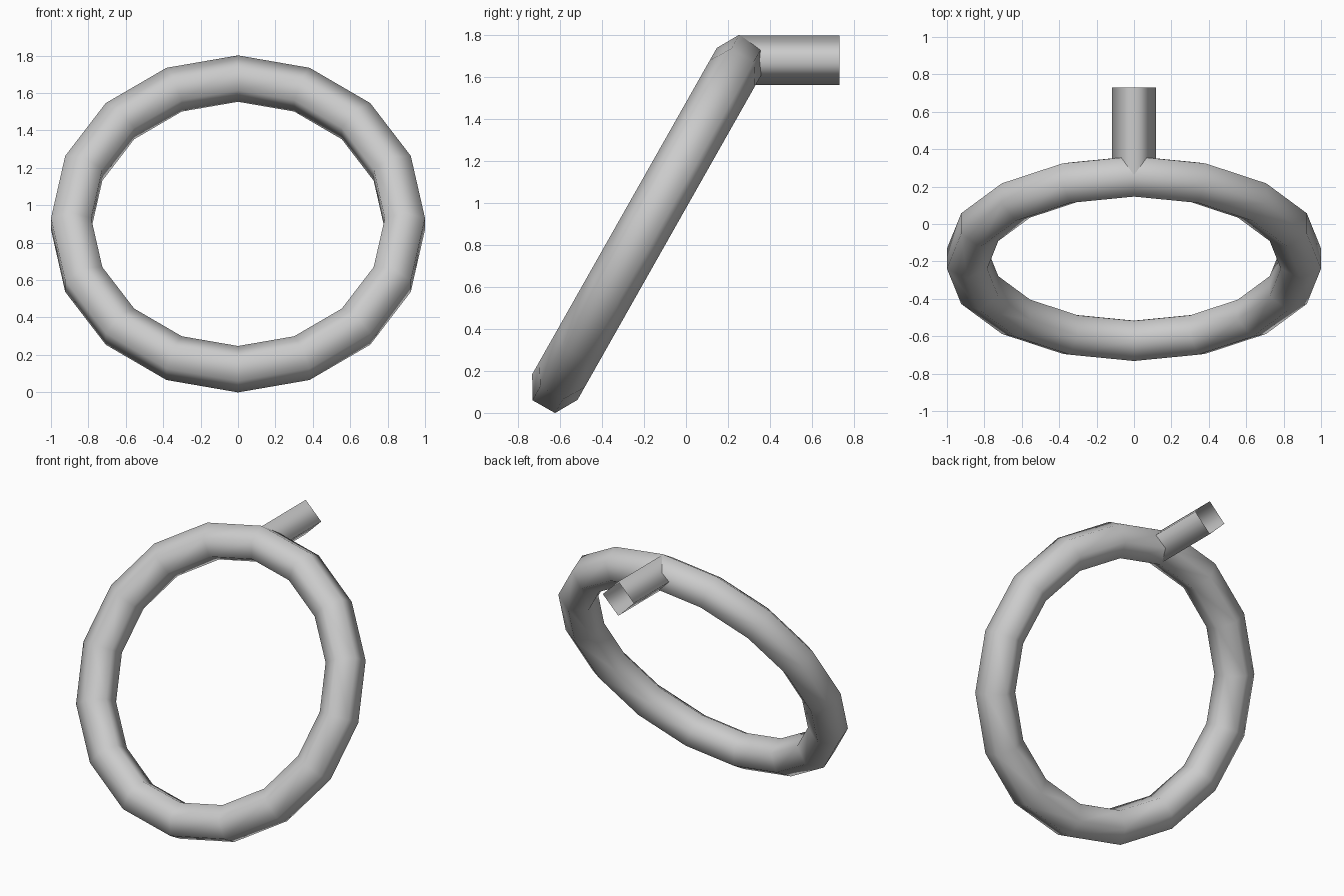
import bpy
import bmesh
from math import cos, sin, pi, radians
from mathutils import Matrix, Vector

cube = bpy.data.objects.get("Cube")
if cube:
    bpy.data.objects.remove(cube, do_unlink=True)

grey = bpy.data.materials.new("plain grey")
grey.use_nodes = True
grey.diffuse_color = (0.6, 0.6, 0.6, 1)
grey.node_tree.nodes["Principled BSDF"].inputs["Base Color"].default_value = (0.6, 0.6, 0.6, 1)


def loft(name, rings, closed):
    """Skin a list of equal-sized point rings with smooth quads."""
    bm = bmesh.new()
    loops = [[bm.verts.new(p) for p in ring] for ring in rings]
    n = len(loops[0])
    pairs = list(zip(loops, loops[1:]))
    if closed:
        pairs.append((loops[-1], loops[0]))
    for a, b in pairs:
        for i in range(n):
            j = (i + 1) % n
            bm.faces.new((a[i], a[j], b[j], b[i]))
    bmesh.ops.recalc_face_normals(bm, faces=bm.faces)
    for face in bm.faces:
        face.smooth = True
    mesh = bpy.data.meshes.new(name)
    bm.to_mesh(mesh)
    bm.free()
    mesh.materials.append(grey)
    obj = bpy.data.objects.new(name, mesh)
    bpy.context.collection.objects.link(obj)
    return obj


# Tilted hoop: six-sided tube around sixteen segments
MAJOR, MINOR = 0.8925, 0.124
tilt = Matrix.Translation((0, -0.185, 0.9)) @ Matrix.Rotation(radians(60.5), 4, 'X')
hoop = []
for s in range(16):
    a = 2 * pi * s / 16
    ring = []
    for k in range(6):
        b = radians(30 + 60 * k)
        r = MAJOR + MINOR * cos(b)
        ring.append(tilt @ Vector((r * cos(a), r * sin(a), MINOR * sin(b))))
    hoop.append(ring)
loft("ring", hoop, True)

# Peg: open four-sided tube pointing backward from the top of the ring
peg = [[(0.117 * cos(k * pi / 2), y, 1.679 + 0.117 * sin(k * pi / 2)) for k in range(4)]
       for y in (0.25, 0.73)]
loft("peg", peg, False)
